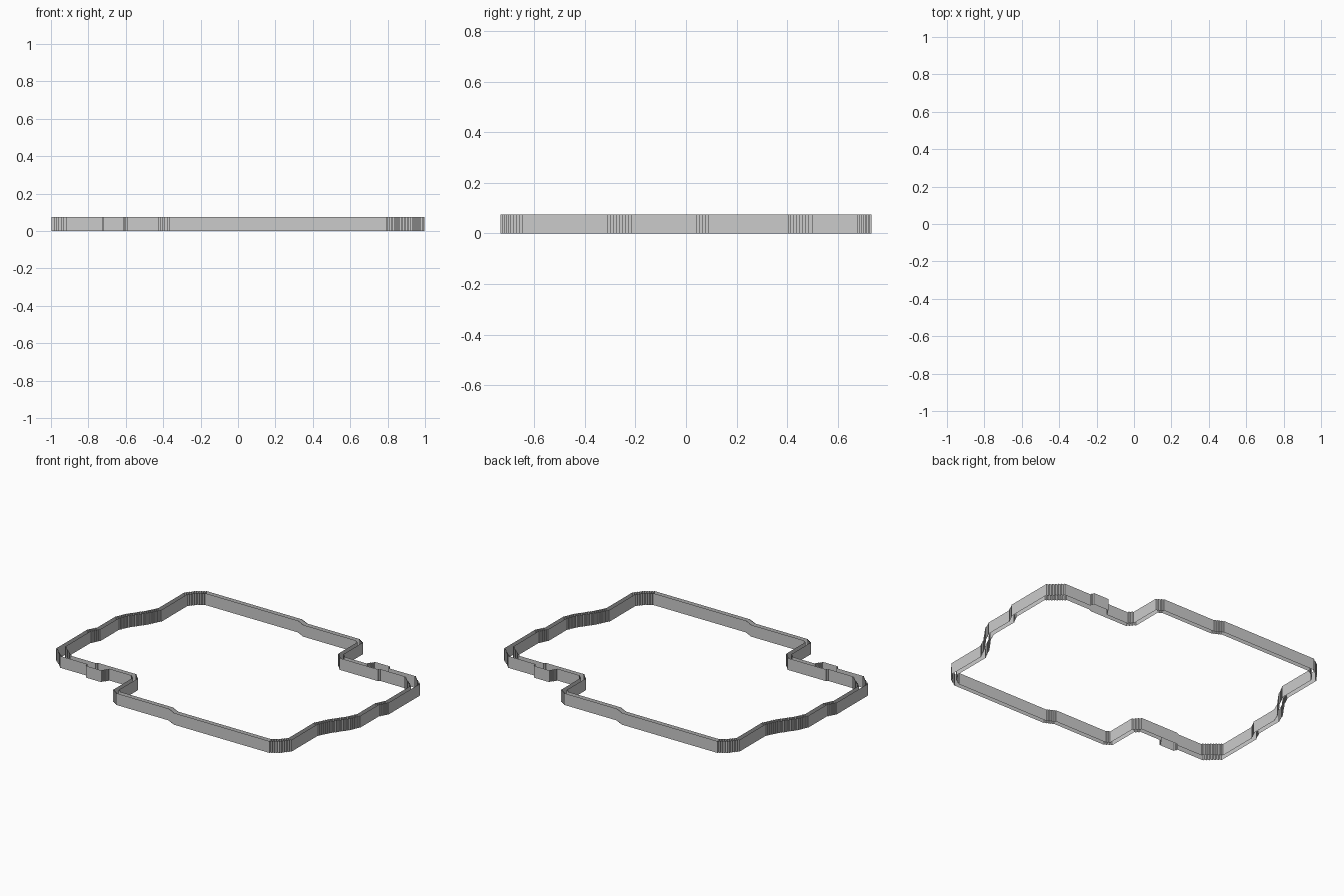
import bpy, bmesh
from mathutils import Vector

if "Cube" in bpy.data.objects:
    bpy.data.objects.remove(bpy.data.objects["Cube"])

HEIGHT = 0.075
GAP = 0.028      # distance between outer and inner wall
STEP = 0.012     # size of the tiny steps on slanted runs

def turned(pts):
    """Half-turn copy of a plan path."""
    return [(-x, -y) for x, y in pts]

def inset(pts, d):
    """Mitred inward offset of a closed counter-clockwise path."""
    out, n = [], len(pts)
    for i in range(n):
        a, b, c = (Vector(pts[(i + k) % n]) for k in (-1, 0, 1))
        e, f = (b - a).normalized(), (c - b).normalized()
        p, q = Vector((-e.y, e.x)), Vector((-f.y, f.x))
        out.append(tuple(b + (p + q) * d / (1 + p.dot(q))))
    return out

def stepped(pts):
    """Turn slanted runs of a closed path into axis-aligned steps."""
    out, n = [], len(pts)
    for i in range(n):
        (x0, y0), (x1, y1) = pts[i], pts[(i + 1) % n]
        dx, dy = x1 - x0, y1 - y0
        out.append((x0, y0))
        if min(abs(dx), abs(dy)) < 0.002:
            continue
        k = max(1, round(max(abs(dx), abs(dy)) / STEP))
        for s in range(k):
            if s:
                out.append((x0 + dx * s / k, y0 + dy * s / k))
            out.append((x0 + dx * (s + 1) / k, y0 + dy * s / k))
    return out

def add_wall(name, pts):
    """Raise a thin upright wall along a closed plan path."""
    bm = bmesh.new()
    low = [bm.verts.new((x, y, 0)) for x, y in pts]
    high = [bm.verts.new((x, y, HEIGHT)) for x, y in pts]
    for i in range(len(pts)):
        j = (i + 1) % len(pts)
        bm.faces.new((low[i], low[j], high[j], high[i]))
    me = bpy.data.meshes.new(name)
    bm.to_mesh(me)
    bm.free()
    ob = bpy.data.objects.new(name, me)
    bpy.context.collection.objects.link(ob)

# Front wall, rounded corner and stepped side
side = [
    (-0.365, -0.705), (0.0, -0.705), (0.06, -0.735),
    (0.725, -0.735), (0.785, -0.697), (0.83, -0.635),
    (0.83, -0.38), (0.865, -0.31), (0.94, -0.205), (0.967, -0.14),
    (0.967, 0.04), (0.998, 0.10),
]
# Outer corner of each wall, with and without the small bump beside it
outer_corner = [(0.998, 0.405), (0.92, 0.475),
                (0.735, 0.475), (0.72, 0.50), (0.62, 0.50), (0.59, 0.455)]
inner_corner = [(0.998, 0.37), (0.885, 0.465), (0.70, 0.465), (0.68, 0.455)]
# Back notch
notch = [(0.44, 0.455), (0.405, 0.49), (0.405, 0.68)]

outer = side + outer_corner + notch
inner = side + inner_corner + notch
add_wall("outer_wall", stepped(outer + turned(outer)))
add_wall("inner_wall", stepped(inset(inner + turned(inner), GAP)))
